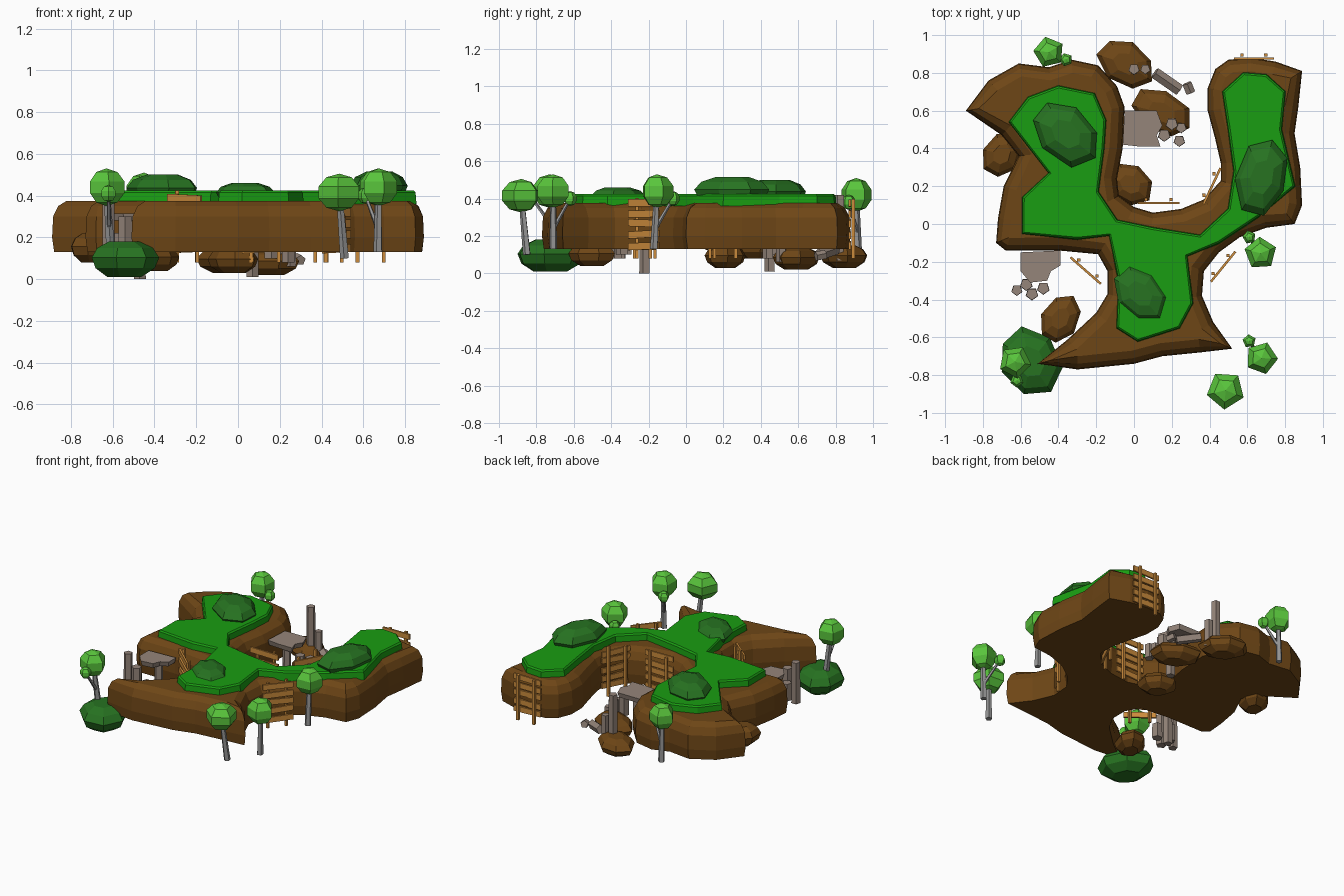
import bpy, math, random
from mathutils import Vector, Matrix

if "Cube" in bpy.data.objects:
    bpy.data.objects.remove(bpy.data.objects["Cube"])

random.seed(4)


def material(name, rgb):
    m = bpy.data.materials.new(name)
    m.diffuse_color = (*rgb, 1)
    m.use_nodes = True
    m.node_tree.nodes["Principled BSDF"].inputs["Base Color"].default_value = m.diffuse_color
    return m


EARTH = material("earth", (.155, .061, .008))
GRASS = material("grass", (.01, .34, .006))
BUSH = material("bush", (.02, .17, .015))
LEAF = material("leaf", (.10, .56, .045))
STONE = material("stone", (.30, .235, .195))
BARK = material("bark", (.3, .3, .3))
WOOD = material("wood", (.6, .26, .045))


def loft(name, rings, mat):
    """Skin a stack of equal-sized point rings and cap both ends."""
    n = len(rings[0])
    faces = [tuple(range(n))[::-1], tuple(range((len(rings) - 1) * n, len(rings) * n))]
    for k in range(len(rings) - 1):
        for i in range(n):
            j = (i + 1) % n
            faces.append((k * n + i, k * n + j, k * n + n + j, k * n + n + i))
    me = bpy.data.meshes.new(name)
    me.from_pydata([tuple(p) for r in rings for p in r], [], faces)
    me.materials.append(mat)
    ob = bpy.data.objects.new(name, me)
    bpy.context.collection.objects.link(ob)
    return ob


def inset_loft(name, outline, levels, mat):
    """Loft an outline (listed counter-clockwise) through (z, inset) levels."""
    pts = [Vector(p) for p in outline]
    n = len(pts)
    inward = []
    for i in range(n):
        a = (pts[i] - pts[i - 1]).normalized()
        b = (pts[(i + 1) % n] - pts[i]).normalized()
        inward.append(Vector((-a.y - b.y, a.x + b.x)).normalized())
    return loft(name, [[(*(p + d * s), z) for p, d in zip(pts, inward)] for z, s in levels], mat)


def blob(name, c, size, rot, mat, n=7, jitter=.07):
    """Flattened faceted lump."""
    turn = Matrix.Rotation(math.radians(rot), 3, 'Z')
    wob = [1 + random.uniform(-jitter, jitter) for _ in range(n)]
    rings = []
    for z, r in ((-1, .5), (-.5, .88), (.1, 1), (.65, .82), (1, .45)):
        ring = []
        for i in range(n):
            a = math.tau * i / n
            v = Vector((math.cos(a) * r * wob[i] * size[0] / 2,
                        math.sin(a) * r * wob[i] * size[1] / 2, z * size[2] / 2))
            ring.append(turn @ v + Vector(c))
        rings.append(ring)
    return loft(name, rings, mat)


def post(name, p, q, r1, r2, mat, n=5, phase=.3):
    p, q = Vector(p), Vector(q)
    m = (q - p).to_track_quat('Z', 'Y').to_matrix()
    circle = [Vector((math.cos(phase + math.tau * i / n), math.sin(phase + math.tau * i / n), 0))
              for i in range(n)]
    return loft(name, [[p + m @ (c * r1) for c in circle], [q + m @ (c * r2) for c in circle]], mat)


def crown(name, c, r, rz):
    bpy.ops.mesh.primitive_uv_sphere_add(segments=5, ring_count=5, radius=1, location=c,
                                         rotation=(0, 0, random.uniform(0, 1)))
    ob = bpy.context.object
    ob.name = name
    ob.scale = (r, r, rz)
    ob.data.materials.append(LEAF)


# Earth cliff
cliff = [(-.89, .60), (-.77, .76), (-.61, .85), (-.45, .83), (-.33, .87), (-.19, .84), (-.09, .73),
         (-.05, .62), (-.06, .40), (-.09, .24), (-.08, .15), (0, .09), (.10, .06), (.25, .08), (.37, .13),
         (.46, .23), (.46, .32), (.43, .45), (.39, .60), (.39, .72), (.43, .82), (.50, .87), (.62, .88),
         (.75, .86), (.89, .81), (.87, .62), (.85, .48), (.88, .30), (.89, .10), (.85, 0), (.70, -.02),
         (.56, -.07), (.45, -.15), (.37, -.25), (.36, -.38), (.42, -.52), (.52, -.66), (.35, -.68),
         (.15, -.70), (0, -.74), (-.30, -.77), (-.51, -.74), (-.35, -.61), (-.20, -.47), (-.14, -.37),
         (-.14, -.25), (-.19, -.16), (-.40, -.14), (-.68, -.14), (-.73, -.10), (-.72, .03), (-.69, .20),
         (-.61, .36), (-.70, .47)]
inset_loft("earth_cliff", cliff[::-1], [(.13, .01), (.2, 0), (.3, .005), (.35, .03), (.375, .07)], EARTH)

# Grass cap
grass = [(-.66, .54), (-.56, .67), (-.40, .73), (-.21, .69), (-.15, .55), (-.16, .40), (-.19, .17),
         (-.09, .02), (.10, -.02), (.35, -.06), (.50, .08), (.53, .28), (.50, .50), (.47, .70), (.58, .80),
         (.70, .79), (.80, .70), (.78, .50), (.85, .20), (.66, .04), (.45, -.10), (.28, -.17), (.31, -.42),
         (.24, -.55), (.02, -.62), (-.09, -.55), (-.08, -.30), (-.13, -.06), (-.30, -.08), (-.59, -.05),
         (-.59, .14), (-.45, .27)]
inset_loft("grass_cap", grass[::-1], [(.36, -.005), (.415, 0), (.425, .01)], GRASS)

# Bushes
blob("bush_back", (-.36, .48, .43), (.42, .29, .14), -40, BUSH)
blob("bush_front", (.03, -.37, .41), (.34, .25, .10), -50, BUSH)
blob("bush_right", (.68, .25, .44), (.42, .27, .15), 75, BUSH)
blob("bush_ground", (-.55, -.73, .095), (.38, .31, .17), -55, BUSH)

# Boulders under the cliff
for c, s, rot in [((-.04, .85, .09), (.33, .23, .12), -35), ((.15, .59, .08), (.34, .22, .12), -30),
                  ((-.02, .21, .09), (.26, .22, .12), -40), ((-.70, .37, .15), (.26, .20, .14), 60),
                  ((-.39, -.50, .10), (.28, .20, .12), 60)]:
    blob("boulder", c, s, rot, EARTH)

# Trees: crown centre, radius, trunk base, optional side crown
for c, r, base, side in [((.485, -.88, .415), .108, (.51, -.85, .10), None),
                         ((.675, -.71, .44), .092, (.67, -.71, .13), (.61, -.62, .40)),
                         ((.67, -.155, .44), .092, (.67, -.17, .13), (.61, -.07, .40)),
                         ((-.63, -.73, .44), .092, (-.61, -.70, .14), (-.62, -.83, .41)),
                         ((-.45, .91, .42), .088, (-.45, .92, .10), (-.36, .87, .38))]:
    post("tree_trunk", base, c, .022, .015, BARK)
    crown("tree_crown", c, r, .09)
    if side:
        fork = Vector(base).lerp(Vector(c), .35)
        post("tree_branch", fork, side, .012, .008, BARK)
        crown("tree_side_crown", side, .038, .04)

# Wooden plank panels leaning on the walls
for a, b in [((.02, .12), (.24, .12)), ((.36, .11), (.45, .30)), ((.53, .885), (.74, .885)),
             ((-.33, -.17), (-.17, -.31)), ((.40, -.30), (.53, -.14))]:
    a, b = Vector((*a, 0)), Vector((*b, 0))
    side = (b - a).normalized().cross(Vector((0, 0, 1))) * .009
    up = Vector((0, 0, 1))
    for t in (.2, .8):
        p = a.lerp(b, t) - side
        post("panel_post", p + up * .08, p + up * random.uniform(.39, .44), .012, .012, WOOD, 4, .8)
    for k in range(5):
        z = .15 + k * .058
        lo = a + side + up * (z + random.uniform(-.008, .008))
        hi = b + side + up * (z + random.uniform(-.008, .008))
        loft("panel_plank", [[p + side * .7 * u + up * .019 * v for u, v in
                              ((-1, -1), (1, -1), (1, 1), (-1, 1))] for p in (lo, hi)], WOOD)

# Broken stone tables
for outline in ([(-.06, .42), (.03, .41), (.14, .41), (.12, .47), (.15, .52), (.12, .60), (-.05, .60)],
                [(-.60, -.15), (-.60, -.25), (-.55, -.31), (-.46, -.30), (-.44, -.25), (-.39, -.22),
                 (-.39, -.14)]):
    inset_loft("stone_table_top", outline, [(.28, .01), (.315, 0)], STONE)

# Stone pillars: x, y, bottom, top, radius
for x, y, z0, z1, r in [(.07, .45, .01, .29, .03), (-.47, -.22, 0, .29, .03), (0, .82, .07, .42, .031),
                        (.06, .82, .07, .26, .028), (.16, .47, .10, .25, .035), (.20, .53, .08, .22, .035),
                        (.24, .44, .08, .18, .032), (.25, .51, .06, .15, .03), (-.62, -.35, .08, .37, .031),
                        (-.54, -.37, .08, .30, .035), (-.57, -.32, .10, .22, .035),
                        (-.48, -.34, .10, .20, .035)]:
    post("stone_pillar", (x, y, z0), (x, y, z1), r, r * .95, STONE)

# Fallen stone pieces
post("fallen_stone", (.11, .80, .13), (.24, .71, .10), .032, .032, STONE)
post("fallen_stone", (.28, .745, .10), (.30, .695, .09), .026, .026, STONE)
